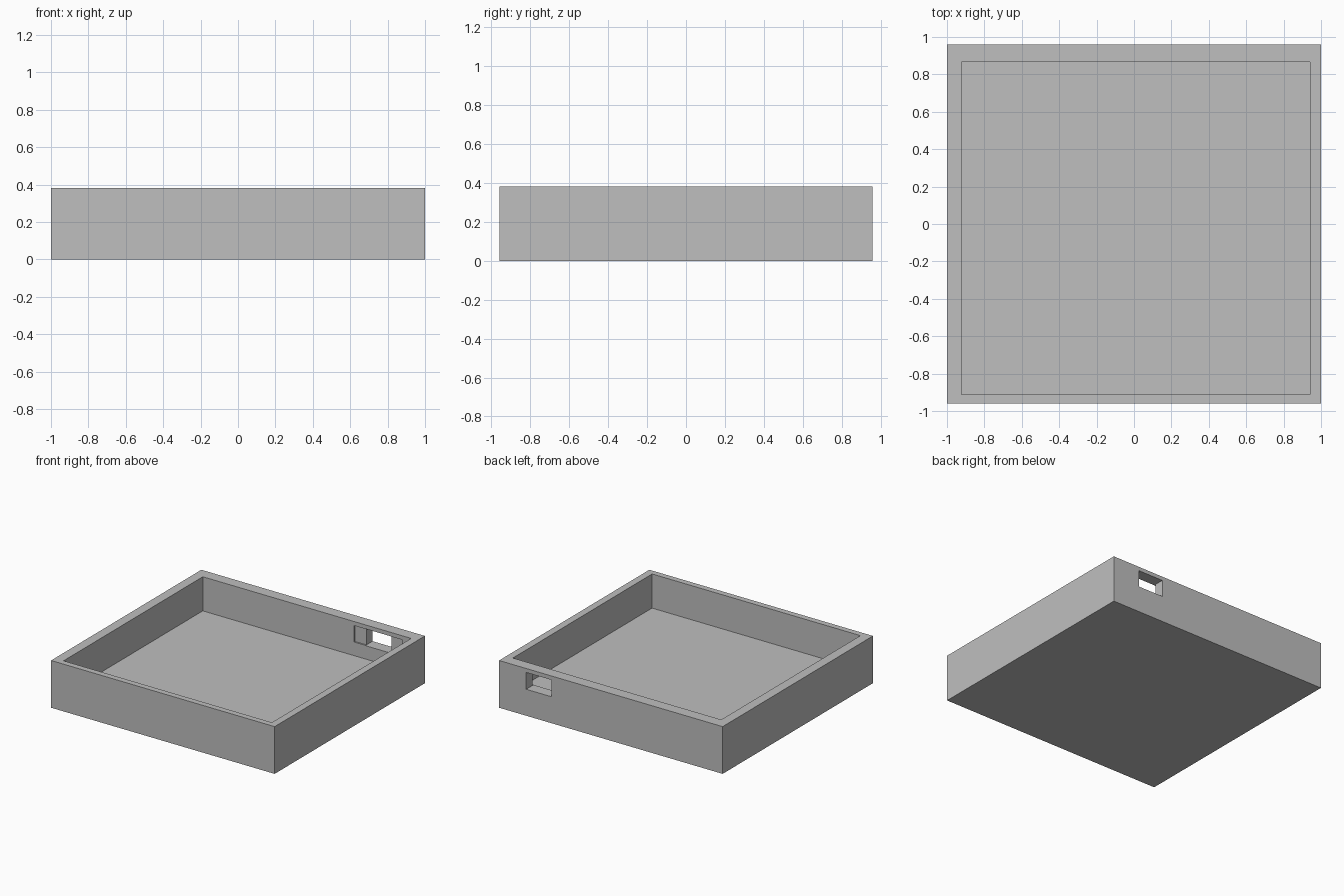
import bpy

if "Cube" in bpy.data.objects:
    bpy.data.objects.remove(bpy.data.objects["Cube"], do_unlink=True)

grey = bpy.data.materials.new("plain grey")
grey.use_nodes = True
grey.diffuse_color = (0.52, 0.52, 0.52, 1)
grey.node_tree.nodes["Principled BSDF"].inputs["Base Color"].default_value = grey.diffuse_color


def block(name, low, high):
    """Axis-aligned box between two corners."""
    centre = [(a + b) / 2 for a, b in zip(low, high)]
    bpy.ops.mesh.primitive_cube_add(size=1, location=centre)
    ob = bpy.context.object
    ob.name = name
    ob.scale = [b - a for a, b in zip(low, high)]
    bpy.ops.object.transform_apply(location=True, rotation=False, scale=True)
    ob.data.materials.append(grey)
    return ob


def cut(target, name, low, high):
    """Subtract a box from the target."""
    cutter = block(name, low, high)
    cutter.hide_render = True
    mod = target.modifiers.new(name, "BOOLEAN")
    mod.operation = "DIFFERENCE"
    mod.solver = "EXACT"
    mod.object = cutter
    bpy.context.view_layer.objects.active = target
    bpy.ops.object.modifier_apply(modifier=mod.name)
    bpy.data.objects.remove(cutter, do_unlink=True)


HEIGHT, FLOOR, BACK_WALL = 0.382, 0.106, 0.867

# Open tray with slightly uneven wall thicknesses
tray = block("open_tray", (-1, -0.96, 0), (1, 0.96, HEIGHT))
cut(tray, "cavity", (-0.922, -0.912, FLOOR), (0.942, BACK_WALL, HEIGHT + 0.1))

# Shallow pocket inside the back wall, then the port right through it
cut(tray, "port_pocket", (0.432, BACK_WALL - 0.1, 0.216), (0.86, BACK_WALL + 0.012, 0.349))
cut(tray, "port_hole", (0.532, BACK_WALL - 0.1, 0.214), (0.758, 1.1, 0.35))
